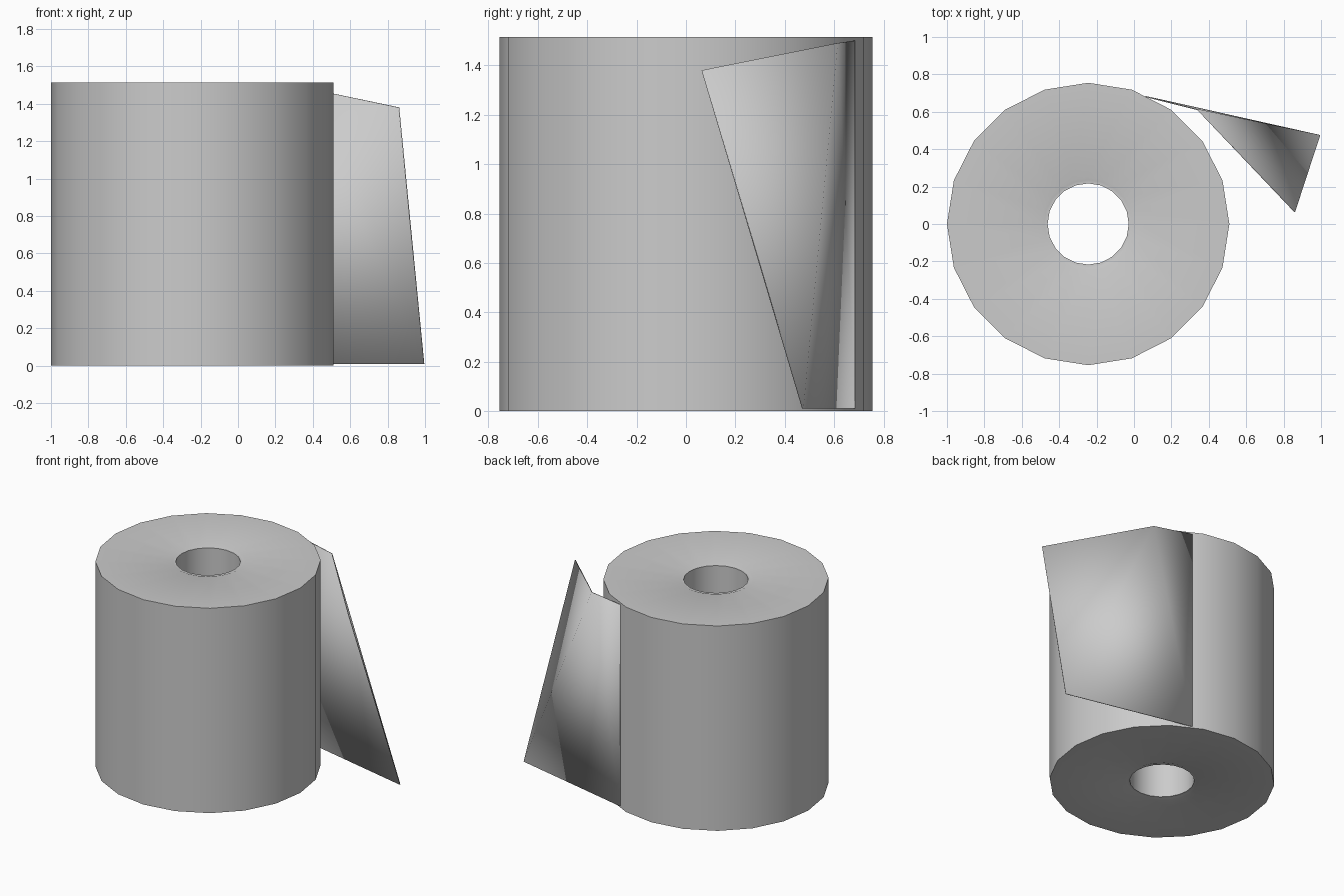
import bpy, bmesh
from math import cos, sin, pi

if "Cube" in bpy.data.objects:
    bpy.data.objects.remove(bpy.data.objects["Cube"])

CX, SIDES, H = -0.245, 20, 1.515


def finish(name, bm):
    bmesh.ops.recalc_face_normals(bm, faces=bm.faces)
    me = bpy.data.meshes.new(name)
    bm.to_mesh(me)
    bm.free()
    ob = bpy.data.objects.new(name, me)
    bpy.context.collection.objects.link(ob)
    bpy.ops.object.select_all(action='DESELECT')
    ob.select_set(True)
    bpy.context.view_layer.objects.active = ob
    return ob


def lathe(name, profile):
    """Revolve a closed (radius, z) profile around the roll axis."""
    bm = bmesh.new()
    rings = [[bm.verts.new((CX + r * cos(2 * pi * i / SIDES),
                            r * sin(2 * pi * i / SIDES), z))
              for i in range(SIDES)] for r, z in profile]
    for k, a in enumerate(rings):
        b = rings[(k + 1) % len(rings)]
        for i in range(SIDES):
            j = (i + 1) % SIDES
            bm.faces.new((a[i], a[j], b[j], b[i]))
    ob = finish(name, bm)
    bpy.ops.object.shade_smooth_by_angle(angle=0.6)
    return ob


# Paper roll with a slight dip around the core hole at both ends
lathe("paper_roll", [(0.755, 0), (0.755, H), (0.25, H), (0.235, H - 0.006),
                     (0.217, H - 0.006), (0.217, 0.006), (0.235, 0.006), (0.25, 0)])

# Loose sheet hanging off the roll, creased along a diagonal
bm = bmesh.new()
a0, a1, c, b, d = [bm.verts.new(p) for p in (
    (0.06, 0.682, 0.01), (0.06, 0.682, 1.50), (0.34, 0.612, 1.49),
    (0.995, 0.473, 0.01), (0.86, 0.065, 1.38))]
for tri in ((a0, c, a1), (a0, b, c), (b, d, c)):
    bm.faces.new(tri)
sheet = finish("loose_sheet", bm)
solid = sheet.modifiers.new("thickness", 'SOLIDIFY')
solid.thickness = 0.006
solid.offset = 0
bpy.ops.object.shade_smooth_by_angle(angle=0.6)
